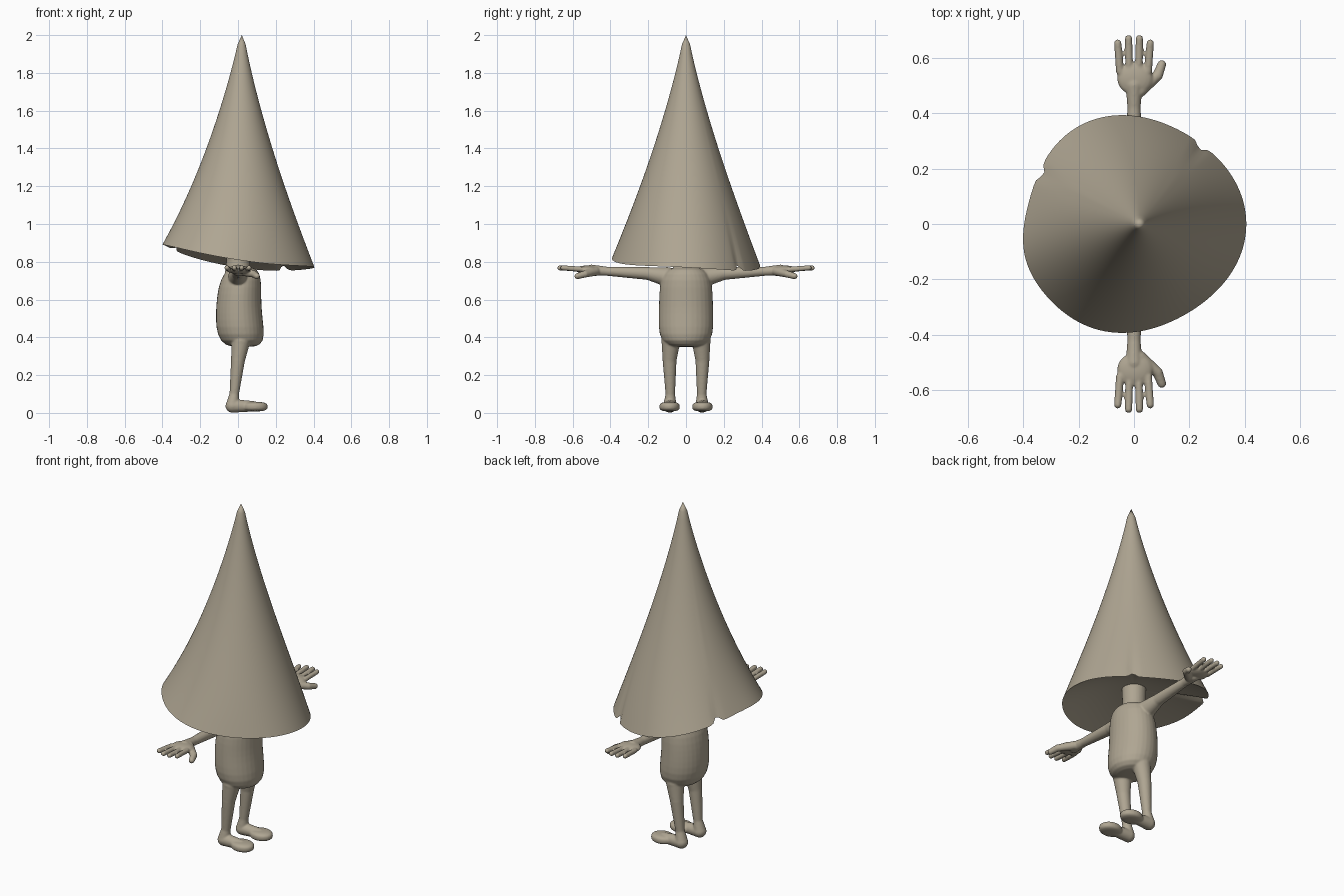
import bpy, bmesh, math
from math import sin, cos, pi, radians
from mathutils import Matrix, Vector

if "Cube" in bpy.data.objects:
    bpy.data.objects.remove(bpy.data.objects["Cube"], do_unlink=True)

clay = bpy.data.materials.new("warm grey clay")
clay.use_nodes = True
clay.diffuse_color = (0.43, 0.38, 0.29, 1)
shader = clay.node_tree.nodes["Principled BSDF"]
shader.inputs["Base Color"].default_value = clay.diffuse_color


def add_object(name, bm):
    bmesh.ops.recalc_face_normals(bm, faces=bm.faces)
    for face in bm.faces:
        face.smooth = True
    mesh = bpy.data.meshes.new(name)
    bm.to_mesh(mesh)
    bm.free()
    mesh.materials.append(clay)
    obj = bpy.data.objects.new(name, mesh)
    bpy.context.collection.objects.link(obj)
    return obj


def blob(bm, centre, radii, squareness=2):
    """Ellipsoid whose side profile gets boxier with squareness."""
    made = bmesh.ops.create_uvsphere(bm, u_segments=32, v_segments=20, radius=1)
    for vert in made["verts"]:
        p = vert.co
        flat = math.hypot(p.x, p.y)
        size = (abs(p.z) ** squareness + flat ** squareness) ** (1 / squareness)
        vert.co = Vector(c + r * k / size for c, r, k in zip(centre, radii, p))
    return made["verts"]


def limb(bm, *joints):
    """Tapered tube with round joints, each given as (position, radius)."""
    for position, radius in joints:
        blob(bm, position, (radius, radius, radius))
    for (start, thick), (end, thin) in zip(joints, joints[1:]):
        start, end = Vector(start), Vector(end)
        along = end - start
        turn = along.to_track_quat("Z", "Y").to_matrix().to_4x4()
        bmesh.ops.create_cone(
            bm, cap_ends=True, segments=24, radius1=thick, radius2=thin,
            depth=along.length, matrix=Matrix.Translation((start + end) / 2) @ turn)


bm = bmesh.new()

# Arm and palm
limb(bm, ((0, 0.1, 0.72), 0.052), ((0, 0.2, 0.738), 0.034),
     ((0, 0.42, 0.75), 0.024), ((0, 0.5, 0.755), 0.03))
blob(bm, (0.003, 0.525, 0.758), (0.064, 0.06, 0.022))

# Four fanned fingers, the middle ones longest
for index in range(4):
    offset = index - 1.5
    reach = 0.67 - 0.008 * offset ** 2
    limb(bm, ((0.034 * offset, 0.55, 0.76), 0.014),
         ((0.039 * offset, reach, 0.768), 0.0135))

# Thumb
limb(bm, ((0.02, 0.48, 0.75), 0.024), ((0.085, 0.535, 0.735), 0.019),
     ((0.1, 0.575, 0.724), 0.016))

# Leg, ending in the heel
heel = (-0.03, 0.085, 0.037)
limb(bm, ((0.015, 0.08, 0.38), 0.05), ((0, 0.087, 0.28), 0.037),
     ((-0.02, 0.083, 0.1), 0.025), (heel, 0.036))

# Foot with a broad flat front
limb(bm, (heel, 0.036), ((0.08, 0.087, 0.035), 0.028))
blob(bm, (0.09, 0.087, 0.033), (0.067, 0.054, 0.025), 3)

# Mirror the limbs to the other side
copy = bmesh.ops.duplicate(bm, geom=bm.verts[:] + bm.edges[:] + bm.faces[:])
for item in copy["geom"]:
    if isinstance(item, bmesh.types.BMVert):
        item.co.y *= -1

# Torso, widening to the belly and pushed forward at the bottom
for vert in blob(bm, (0, 0, 0.56), (0.12, 0.143, 0.21), 4):
    below = 0.56 - vert.co.z
    vert.co.x *= 1 + 0.5 * below
    vert.co.y *= 1 + 0.2 * below
    vert.co.x += 0.005 + 0.5 * below ** 2

# Neck
limb(bm, ((0, 0, 0.7), 0.075), ((0, 0, 0.8), 0.062), ((0, 0, 0.9), 0.066))

body = add_object("body", bm)
fuse = body.modifiers.new("fuse", "REMESH")
fuse.mode = "VOXEL"
fuse.voxel_size = 0.005
fuse.use_smooth_shade = True
soften = body.modifiers.new("soften", "SMOOTH")
soften.iterations = 4


def brim_at(angle):
    """Radius and height of the tilted, wavy and notched brim."""
    radius = 0.39 + 0.015 * cos(3 * angle)
    radius += 0.03 * math.exp(-((angle - radians(195)) / radians(25)) ** 2)
    height = 0.81 - 0.06 * cos(angle) - 0.02 * sin(angle) + 0.02 * cos(2 * angle)
    for notch in (radians(49), radians(151)):
        tear = math.exp(-((angle - notch) / radians(3)) ** 2)
        radius -= 0.02 * tear
        height += 0.03 * tear
    return radius, height


# Hat: hollow-sided cone whose lower cloth follows the brim,
# closed underneath by a shallow lining that rises to the neck
apex, lining_top = 2, 0.89
sides, levels, lining_levels = 120, 24, 8


def cone_point(angle, drop):
    radius, height = brim_at(angle)
    radius = 0.395 + (radius - 0.395) * drop ** 4
    height = 0.81 + (height - 0.81) * drop ** 2
    spread = drop - 0.065 * sin(pi * drop) + 0.03 * (1 - drop) ** 8
    return (0.02 * (1 - drop) + radius * spread * cos(angle),
            radius * spread * sin(angle), apex + (height - apex) * drop)


def lining_point(angle, inward):
    radius, height = brim_at(angle)
    radius *= 1 - 0.9 * inward
    rise = 1 - (1 - inward) ** 2
    return (radius * cos(angle), radius * sin(angle),
            height + (lining_top - height) * rise)


bm = bmesh.new()
angles = [2 * pi * side / sides for side in range(sides)]
rings = [[bm.verts.new(cone_point(a, level / levels)) for a in angles]
         for level in range(1, levels + 1)]
rings += [[bm.verts.new(lining_point(a, level / lining_levels)) for a in angles]
          for level in range(1, lining_levels + 1)]
for upper, lower in zip(rings, rings[1:]):
    for i in range(sides):
        bm.faces.new((upper[i - 1], upper[i], lower[i], lower[i - 1]))
tip = bm.verts.new((0.02, 0, apex))
for i in range(sides):
    bm.faces.new((tip, rings[0][i], rings[0][i - 1]))
bm.faces.new(rings[-1])

hat = add_object("pointed_hat", bm)
hat.select_set(True)
bpy.context.view_layer.objects.active = hat
bpy.ops.object.shade_smooth_by_angle(angle=radians(40))
